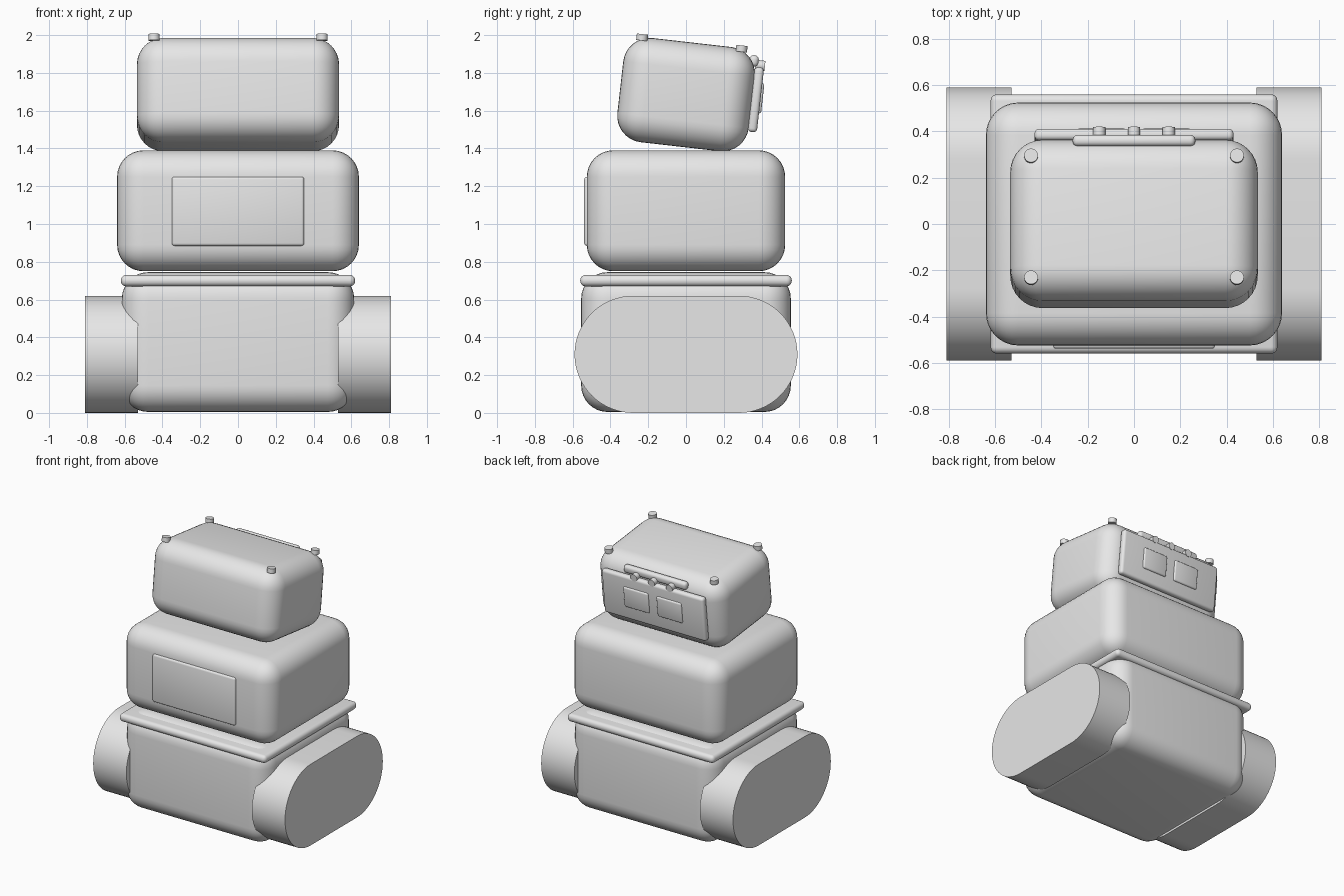
import bpy, math
from mathutils import Matrix, Vector

if "Cube" in bpy.data.objects:
    bpy.data.objects.remove(bpy.data.objects["Cube"])

grey = bpy.data.materials.new("plain grey")
grey.use_nodes = True
grey.diffuse_color = (0.8, 0.8, 0.8, 1)
grey.node_tree.nodes["Principled BSDF"].inputs["Base Color"].default_value = (0.8, 0.8, 0.8, 1)

# The head group leans back around the x axis
TILT = Matrix.Translation((0, 0, 1.685)) @ Matrix.Rotation(math.radians(-6.5), 4, "X")


def finish(obj, name, frame):
    obj.name = name
    obj.data.materials.append(grey)
    bpy.ops.object.shade_smooth_by_angle(angle=math.radians(35))
    if frame:
        obj.matrix_world = frame @ obj.matrix_basis
    return obj


def rounded_box(name, size, centre, radius, segments=8, frame=None):
    bpy.ops.mesh.primitive_cube_add(size=1, location=centre)
    obj = bpy.context.object
    obj.scale = size
    bpy.ops.object.transform_apply(location=False, rotation=False, scale=True)
    bevel = obj.modifiers.new("Rounded edges", "BEVEL")
    bevel.width = radius
    bevel.segments = segments
    bpy.ops.object.modifier_apply(modifier=bevel.name)
    return finish(obj, name, frame)


def cylinder(name, radius, depth, centre, rotation=(0, 0, 0), frame=None):
    bpy.ops.mesh.primitive_cylinder_add(vertices=24, radius=radius, depth=depth,
                                        location=centre, rotation=rotation)
    return finish(bpy.context.object, name, frame)


def track(name, side):
    # Capsule outline extruded along x
    radius, half_flat, steps = 0.31, 0.28, 32
    outline = []
    for end in (0, 1):
        for i in range(steps + 1):
            a = -math.pi / 2 + math.pi * (end + i / steps)
            y = radius * math.cos(a) + (half_flat if end == 0 else -half_flat)
            outline.append((y, radius + radius * math.sin(a)))
    n = len(outline)
    verts = [(x * side, y, z) for x in (0.53, 0.81) for y, z in outline]
    faces = [(i, (i + 1) % n, n + (i + 1) % n, n + i) for i in range(n)]
    faces += [tuple(reversed(range(n))), tuple(range(n, 2 * n))]
    if side < 0:
        faces = [f[::-1] for f in faces]
    mesh = bpy.data.meshes.new(name)
    mesh.from_pydata(verts, [], faces)
    obj = bpy.data.objects.new(name, mesh)
    bpy.context.collection.objects.link(obj)
    bpy.ops.object.select_all(action="DESELECT")
    obj.select_set(True)
    bpy.context.view_layer.objects.active = obj
    return finish(obj, name, None)


# Base with tracks and rim
rounded_box("base_body", (1.23, 1.11, 0.74), (0, 0, 0.375), 0.14)
rounded_box("base_rim", (1.24, 1.12, 0.06), (0, 0, 0.7), 0.028, 5)
track("left_track", 1)
track("right_track", -1)

# Torso and its front plate
rounded_box("torso", (1.28, 1.05, 0.64), (0, 0, 1.07), 0.14)
rounded_box("torso_plate", (0.7, 0.06, 0.365), (0, -0.509, 1.067), 0.014, 3)

# Head with corner caps
rounded_box("head", (1.07, 0.70, 0.555), (0, 0, 0), 0.14, frame=TILT)
for x, side in ((0.445, "left"), (-0.445, "right")):
    for y, end in ((-0.265, "front"), (0.265, "back")):
        cylinder(f"{side}_{end}_cap", 0.03, 0.034, (x, y, 0.275), frame=TILT)

# Control panel on the back of the head
rounded_box("back_panel", (0.86, 0.05, 0.345), (0, 0.37, 0.015), 0.02, 4, TILT)
rounded_box("panel_bar", (0.53, 0.05, 0.06), (0, 0.337, 0.218), 0.022, 4, TILT)
for x, side in ((0.14, "left"), (-0.14, "right")):
    rounded_box(f"{side}_panel_button", (0.21, 0.04, 0.16), (x, 0.386, 0.025), 0.012, 3, TILT)
for i, x in enumerate((-0.15, 0, 0.15)):
    cylinder(f"panel_knob_{i + 1}", 0.027, 0.05, (x, 0.373, 0.198),
             (math.pi / 2, 0, 0), TILT)
